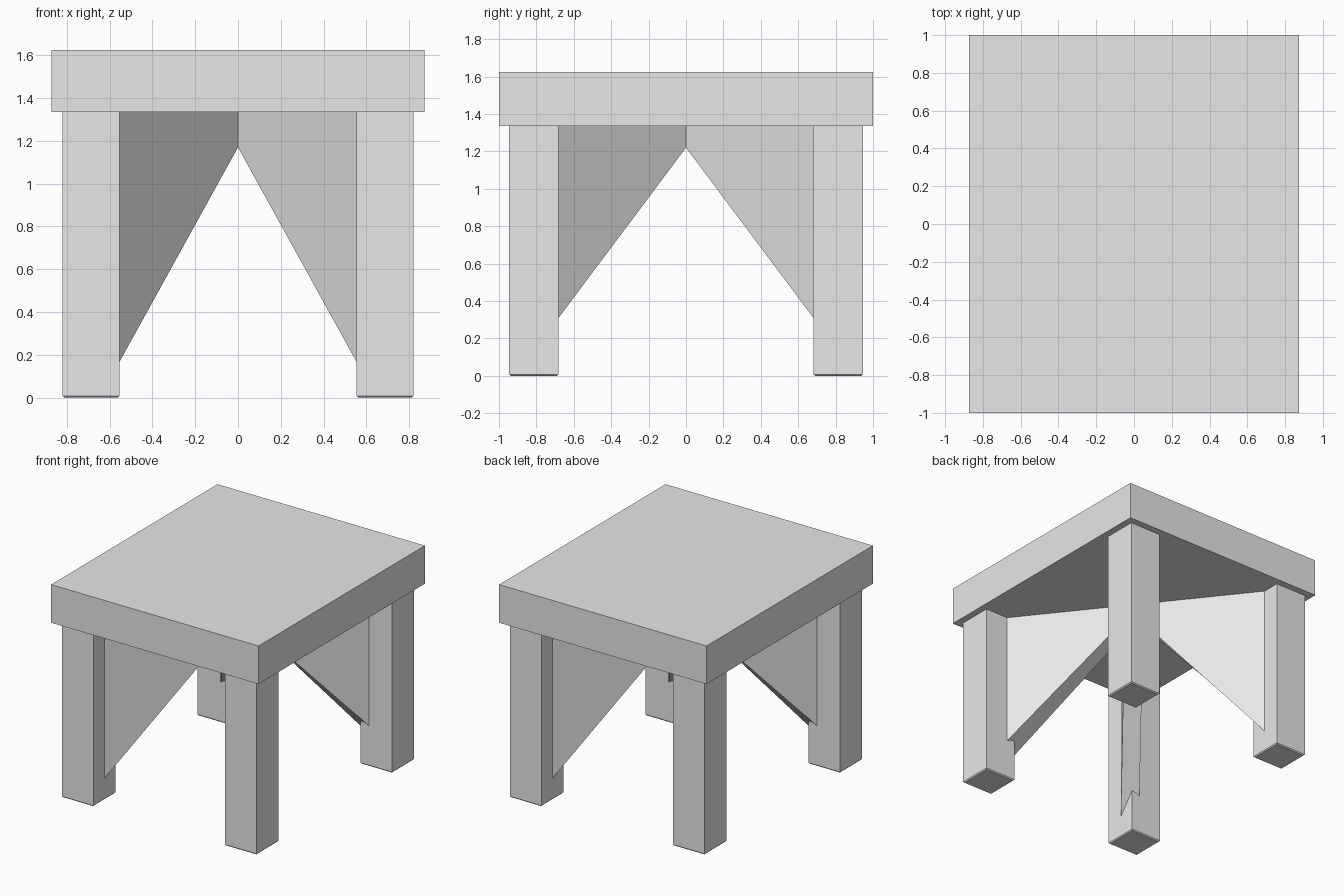
import bpy
import bmesh
from math import hypot

cube = bpy.data.objects.get("Cube")
if cube:
    bpy.data.objects.remove(cube, do_unlink=True)

# One plain colour
grey = bpy.data.materials.new("light_grey")
grey.use_nodes = True
GREY = (0.8, 0.8, 0.8, 1)
grey.diffuse_color = GREY
grey.node_tree.nodes["Principled BSDF"].inputs["Base Color"].default_value = GREY

TOP_BOTTOM, TOP = 1.335, 1.625


def finish(name, bm):
    bmesh.ops.recalc_face_normals(bm, faces=bm.faces)
    mesh = bpy.data.meshes.new(name)
    bm.to_mesh(mesh)
    bm.free()
    mesh.materials.append(grey)
    obj = bpy.data.objects.new(name, mesh)
    bpy.context.collection.objects.link(obj)
    return obj


def box(name, low, high, foot_bevel=0):
    bm = bmesh.new()
    bmesh.ops.create_cube(bm, size=1)
    for v in bm.verts:
        v.co = [(a + b) / 2 + c * (b - a) for a, b, c in zip(low, high, v.co)]
    if foot_bevel:
        edges = [e for e in bm.edges if all(v.co.z < 0.01 for v in e.verts)]
        bmesh.ops.bevel(bm, geom=edges, offset=foot_bevel, segments=1, affect='EDGES')
    return finish(name, bm)


def brace(name, sx, sy):
    """Tapered diagonal web from the centre into a leg."""
    dx, dy = 0.62, 0.784
    half = 0.067
    reach = 1.06
    bm = bmesh.new()
    rings = []
    # Each side has its own lower slope, as the underside is slightly skewed
    for side, start, slope in ((-1, 1.265, 1.122), (1, 1.275, 1.047)):
        ring = []
        for s, z in ((0, start), (reach, start - slope * reach),
                     (reach, TOP_BOTTOM), (0, TOP_BOTTOM)):
            x = dx * s + dy * half * side
            y = dy * s - dx * half * side
            ring.append(bm.verts.new((x * sx, y * sy, z)))
        bm.faces.new(ring)
        rings.append(ring)
    a, b = rings
    for i in range(4):
        j = (i + 1) % 4
        bm.faces.new((a[i], a[j], b[j], b[i]))
    finish(name, bm)


# Thick slab top
box("table_top", (-0.873, -1, TOP_BOTTOM), (0.873, 1, TOP))

# Four square legs with their diagonal braces
for sx, side in ((1, "left"), (-1, "right")):
    for sy, end in ((-1, "front"), (1, "back")):
        xs = sorted((sx * 0.555, sx * 0.82))
        ys = sorted((sy * 0.683, sy * 0.947))
        box(f"{end}_{side}_leg", (xs[0], ys[0], 0), (xs[1], ys[1], TOP_BOTTOM), 0.008)
        brace(f"{end}_{side}_brace", sx, sy)
